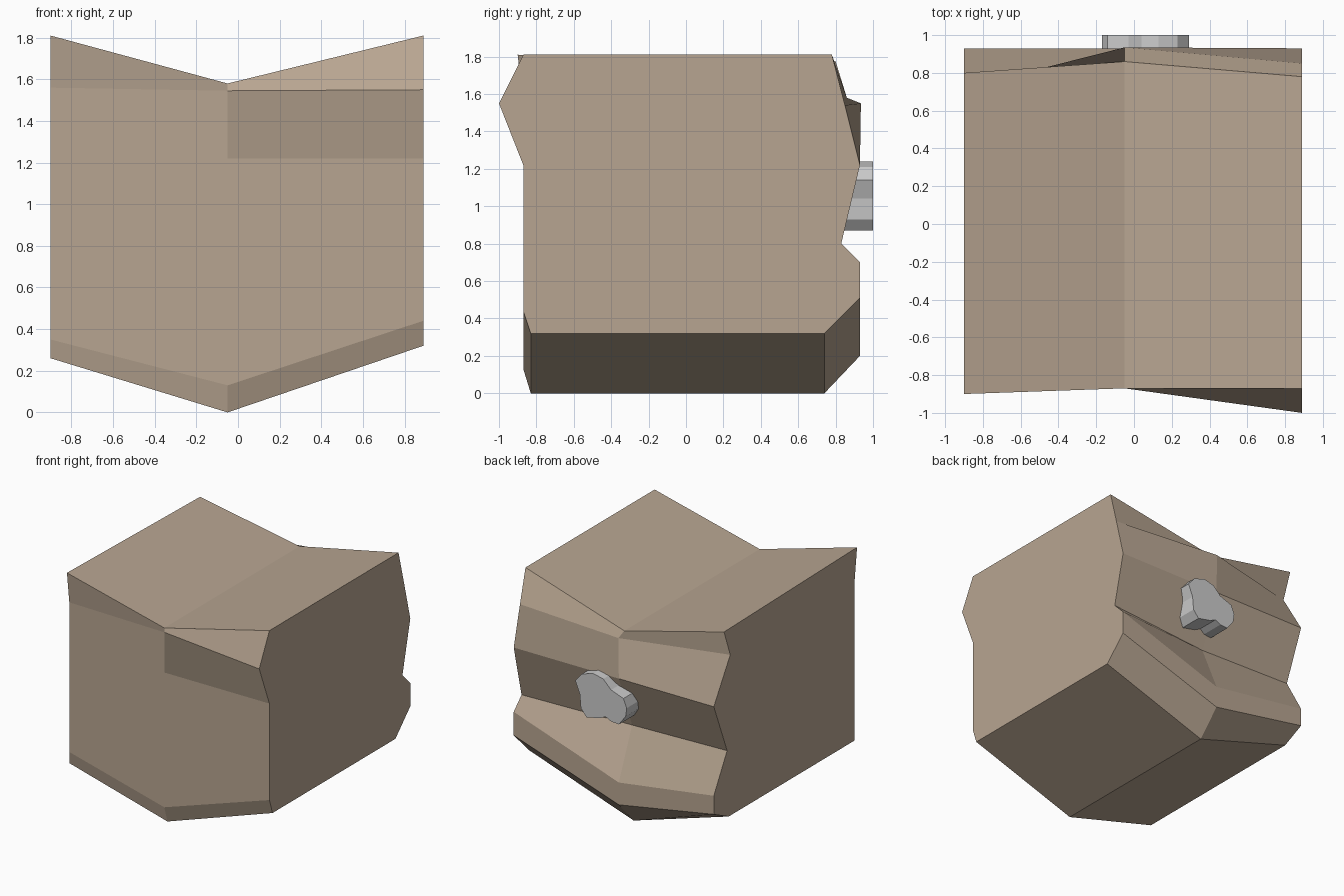
import bpy, bmesh

if "Cube" in bpy.data.objects:
    bpy.data.objects.remove(bpy.data.objects["Cube"])


def material(name, rgb):
    m = bpy.data.materials.new(name)
    m.diffuse_color = (*rgb, 1)
    m.use_nodes = True
    m.node_tree.nodes["Principled BSDF"].inputs["Base Color"].default_value = m.diffuse_color
    return m


def loft(name, rings, mat=None, creases=()):
    """Skin matching closed rings, cap both ends; creases are vertex pairs (ring, index)."""
    bm = bmesh.new()
    loops = [[bm.verts.new(p) for p in ring] for ring in rings]
    n = len(loops[0])
    for a, b in zip(loops, loops[1:]):
        for i in range(n):
            j = (i + 1) % n
            bm.faces.new((a[i], a[j], b[j], b[i]))
    bm.faces.new(loops[0])
    bm.faces.new(loops[-1])
    for (r, i), (s, j) in creases:
        bmesh.ops.connect_vert_pair(bm, verts=[loops[r][i], loops[s][j]])
    bmesh.ops.recalc_face_normals(bm, faces=bm.faces)
    mesh = bpy.data.meshes.new(name)
    bm.to_mesh(mesh)
    bm.free()
    ob = bpy.data.objects.new(name, mesh)
    bpy.context.collection.objects.link(ob)
    if mat:
        mesh.materials.append(mat)
    return ob


# Stone block: three (y, z) sections, back top round the bottom to front top
sections = {
    -0.90: [(.80, 1.775), (.72, 1.56), (.93, 1.22), (.76, .80), (.93, .50), (.93, .35), (.74, .26),
            (-.87, .26), (-.87, .35), (-.87, 1.22), (-.87, 1.56), (-.90, 1.81)],
    -0.05: [(.86, 1.58), (.935, 1.55), (.93, 1.22), (.76, .78), (.93, .38), (.93, .20), (.74, 0),
            (-.83, 0), (-.87, .13), (-.87, 1.22), (-.87, 1.545), (-.87, 1.58)],
    0.89: [(.78, 1.81), (.85, 1.54), (.93, 1.22), (.83, .80), (.93, .70), (.93, .51), (.74, .32),
           (-.83, .32), (-.87, .44), (-.87, 1.22), (-1.0, 1.55), (-.87, 1.81)],
}
loft("stone_block", [[(x, y, z) for y, z in pts] for x, pts in sections.items()],
     material("stone_brown", (.477, .377, .284)), creases=[((0, 1), (1, 0))])

# Grey nugget set into the back
outline = [(.23, 1.21), (.13, 1.24), (.04, 1.22), (-.03, 1.15), (-.14, 1.11), (-.17, 1.04),
           (-.16, .97), (-.10, .89), (-.03, .895), (.02, .92), (.07, .895), (.19, .87),
           (.24, .93), (.25, 1.04), (.29, 1.14)]
loft("back_nugget", [[(x, y, z) for x, z in outline] for y in (.78, 1.0)])
